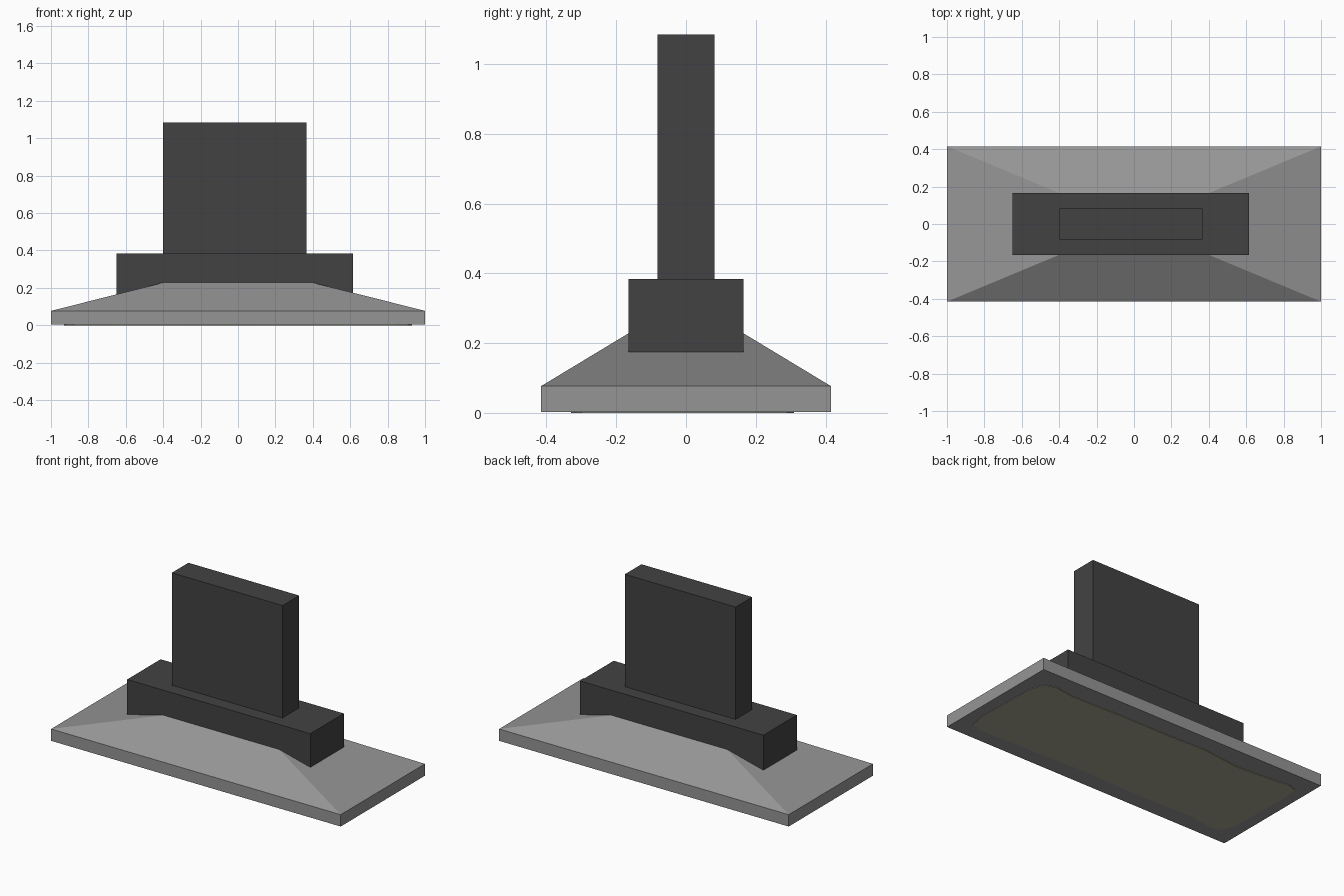
import bpy, bmesh

if "Cube" in bpy.data.objects:
    bpy.data.objects.remove(bpy.data.objects["Cube"])


def material(name, rgb):
    m = bpy.data.materials.new(name)
    m.diffuse_color = (*rgb, 1)
    m.use_nodes = True
    m.node_tree.nodes["Principled BSDF"].inputs["Base Color"].default_value = m.diffuse_color
    return m


stone = material("light grey stone", (0.30, 0.30, 0.30))
dark = material("dark grey stone", (0.055, 0.055, 0.055))
earth = material("olive earth", (0.39, 0.38, 0.28))


def rect(x0, x1, y):
    return [(x0, -y), (x1, -y), (x1, y), (x0, y)]


def stack(name, rings, mat):
    """Solid through a list of (outline, height) rings, capped at both ends."""
    bm = bmesh.new()
    loops = [[bm.verts.new((x, y, z)) for x, y in pts] for pts, z in rings]
    n = len(loops[0])
    for a, b in zip(loops, loops[1:]):
        for i in range(n):
            j = (i + 1) % n
            bm.faces.new((a[i], a[j], b[j], b[i]))
    bm.faces.new(loops[0][::-1])
    bm.faces.new(loops[-1])
    bmesh.ops.recalc_face_normals(bm, faces=bm.faces)
    me = bpy.data.meshes.new(name)
    bm.to_mesh(me)
    bm.free()
    me.materials.append(mat)
    ob = bpy.data.objects.new(name, me)
    bpy.context.collection.objects.link(ob)


# Slab with sloping shoulders
foot = rect(-1, 1, 0.415)
stack("sloped_base", [(foot, 0.003), (foot, 0.077),
                      (rect(-0.4, 0.4, 0.165), 0.228)], stone)

# Plinth and upright slab, slightly off centre
plinth = rect(-0.65, 0.615, 0.165)
stack("plinth", [(plinth, 0.15), (plinth, 0.384)], dark)
slab = rect(-0.4, 0.365, 0.082)
stack("upright_slab", [(slab, 0.38), (slab, 1.085)], dark)

# Thin ragged earth patch under the base
patch = [(-0.92, -0.24), (-0.88, -0.32), (-0.81, -0.33), (-0.68, -0.30),
         (-0.3, -0.31), (0.1, -0.30), (0.45, -0.31), (0.84, -0.32),
         (0.91, -0.30), (0.93, -0.2), (0.92, 0.2), (0.89, 0.29),
         (0.82, 0.31), (0.68, 0.29), (0.35, 0.30), (0.0, 0.30),
         (-0.25, 0.31), (-0.5, 0.28), (-0.68, 0.29), (-0.86, 0.31),
         (-0.92, 0.29), (-0.93, 0.15)]
stack("earth_patch", [(patch, 0.0), (patch, 0.004)], earth)
